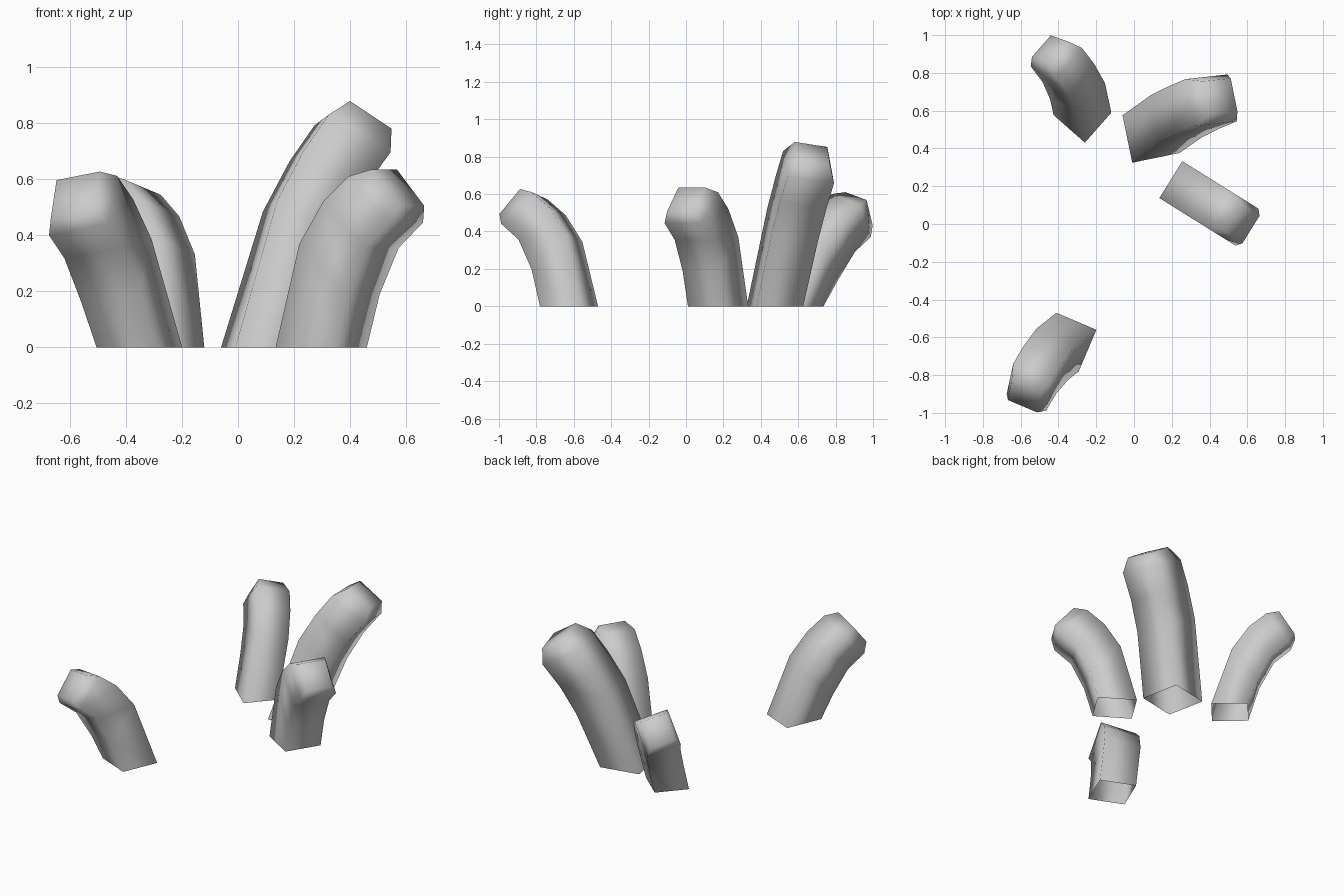
import bpy, bmesh
from math import sin, cos
from mathutils import Vector

if "Cube" in bpy.data.objects:
    bpy.data.objects.remove(bpy.data.objects["Cube"])

grey = bpy.data.materials.new("plain_grey")
grey.use_nodes = True
colour = (0.6, 0.6, 0.6, 1)
grey.diffuse_color = colour
grey.node_tree.nodes["Principled BSDF"].inputs["Base Color"].default_value = colour

# Each ring: outer (reach, height), inner (reach, height), half width
SHORT = [((0, 0), (.24, 0), .115),
         ((.10, .37), (.294, .19), .115),
         ((.20, .52), (.374, .355), .115),
         ((.306, .61), (.476, .445), .115),
         ((.385, .635), (.50, .505), .085)]
TALL = [((0, 0), (.255, 0), .128),
        ((.168, .51), (.385, .37), .128),
        ((.27, .69), (.48, .545), .128),
        ((.365, .82), (.586, .685), .128),
        ((.452, .875), (.60, .775), .09)]


def bent_post(name, rings, base, forward, size=1.0, roll=0.0, pitch=0.0):
    """Open-bottomed square tube that bends along forward, with a tapered tip."""
    d = Vector((*forward, 0)).normalized()
    p = Vector((-d.y, d.x, 0))
    origin = Vector((*base, 0))
    bm = bmesh.new()
    loops = []
    for i, (outer, inner, half) in enumerate(rings):
        corners = [(outer, -half), (outer, half), (inner, half), (inner, -half)]
        loop = []
        for (s, z), w in corners:
            s, w = s * size, w * size
            if i:  # the ground ring stays flat
                s, z = s + pitch * z, z - pitch * (s - .12)
                w, z = w * cos(roll) + z * sin(roll), z * cos(roll) - w * sin(roll)
            loop.append(bm.verts.new(origin + d * s + p * w + Vector((0, 0, z))))
        loops.append(loop)
    for low, high in zip(loops, loops[1:]):
        for k in range(4):
            n = (k + 1) % 4
            bm.faces.new((low[k], low[n], high[n], high[k]))
    bm.faces.new(loops[-1])
    bmesh.ops.recalc_face_normals(bm, faces=bm.faces)
    for f in bm.faces:
        f.smooth = True
    mesh = bpy.data.meshes.new(name)
    bm.to_mesh(mesh)
    bm.free()
    mesh.materials.append(grey)
    obj = bpy.data.objects.new(name, mesh)
    bpy.context.collection.objects.link(obj)
    return obj


# The four bent posts
bent_post("front_right_post", SHORT, (-.305, -.515), (-.39, -.92), roll=-.18, pitch=.05)
bent_post("middle_left_post", SHORT, (.195, .235), (.85, -.53))
bent_post("back_right_post", SHORT, (-.19, .51), (-.75, .66), size=.92, roll=-.27, pitch=.1)
bent_post("tall_back_post", TALL, (-.035, .45), (.98, .2), roll=.15)
